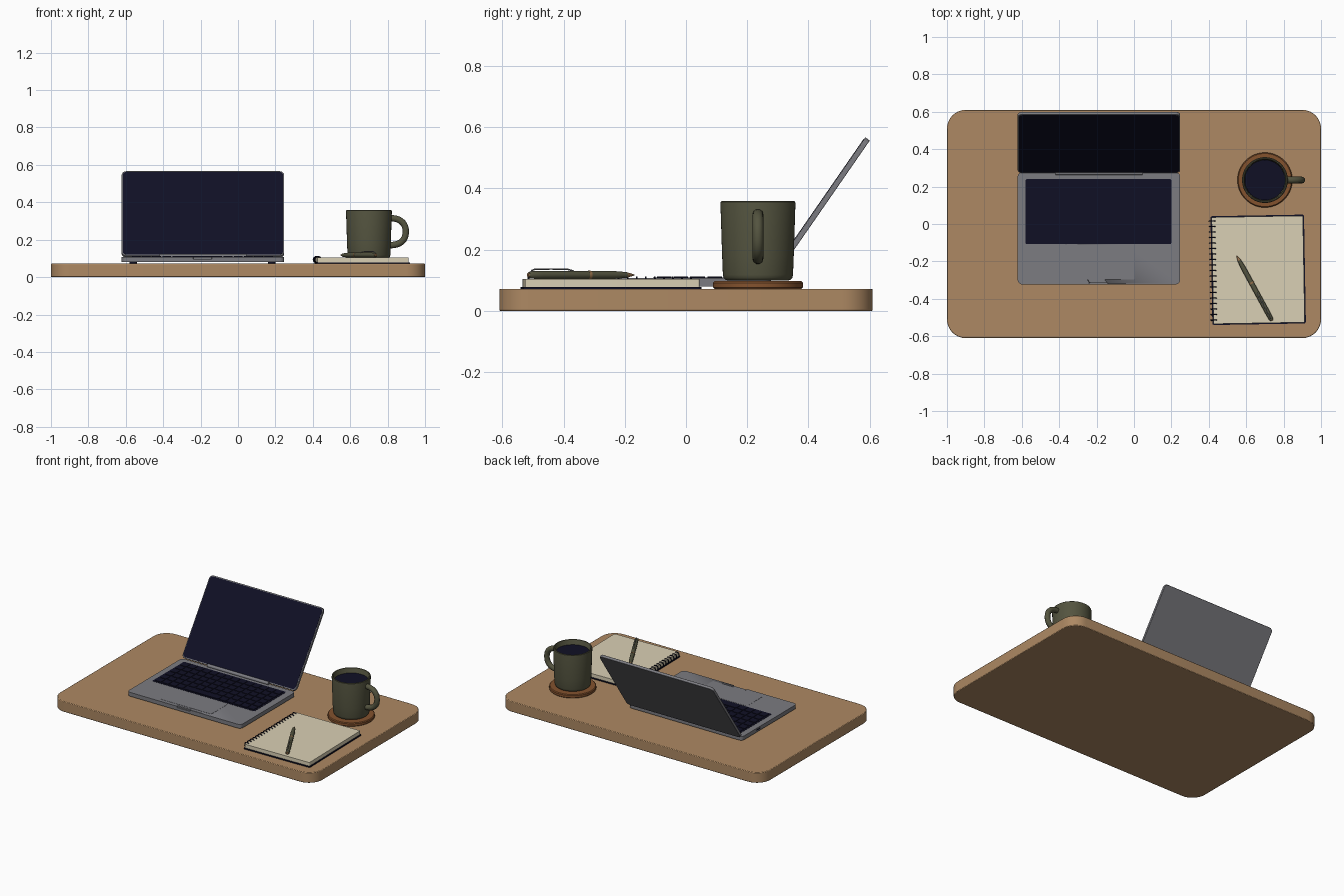
import bpy, bmesh, math
from mathutils import Vector, Matrix

if "Cube" in bpy.data.objects:
    bpy.data.objects.remove(bpy.data.objects["Cube"])


def mat(name, rgb):
    m = bpy.data.materials.new(name)
    m.diffuse_color = (*rgb, 1)
    m.use_nodes = True
    m.node_tree.nodes["Principled BSDF"].inputs["Base Color"].default_value = m.diffuse_color
    return m


WOOD = mat("tan wood", (0.42, 0.25, 0.125))
METAL = mat("grey metal", (0.2, 0.2, 0.22))
NAVY = mat("dark navy", (0.005, 0.005, 0.018))
OLIVE = mat("olive", (0.088, 0.088, 0.05))
PAPER = mat("cream paper", (0.70, 0.63, 0.46))
BROWN = mat("brown cork", (0.23, 0.085, 0.027))
COPPER = mat("copper", (0.30, 0.16, 0.07))


def finish(bm, name, m, matrix=Matrix(), bevel=0, angle=35):
    bmesh.ops.recalc_face_normals(bm, faces=bm.faces)
    me = bpy.data.meshes.new(name)
    bm.to_mesh(me)
    bm.free()
    me.materials.append(m)
    ob = bpy.data.objects.new(name, me)
    bpy.context.collection.objects.link(ob)
    ob.matrix_world = matrix
    bpy.ops.object.select_all(action='DESELECT')
    ob.select_set(True)
    bpy.context.view_layer.objects.active = ob
    bpy.ops.object.shade_smooth_by_angle(angle=math.radians(angle))
    if bevel:
        b = ob.modifiers.new("soft_edges", 'BEVEL')
        b.width, b.segments, b.limit_method = bevel, 2, 'ANGLE'
        b.angle_limit = math.radians(40)
    return ob


def add_slab(bm, x0, x1, y0, y1, z0, z1, r=0, n=8):
    """Rounded rectangle in xy, extruded from z0 to z1."""
    pts = []
    if r:
        for cx, cy, a0 in ((x1 - r, y1 - r, 0), (x0 + r, y1 - r, 90),
                           (x0 + r, y0 + r, 180), (x1 - r, y0 + r, 270)):
            for i in range(n + 1):
                a = math.radians(a0 + 90 * i / n)
                pts.append((cx + r * math.cos(a), cy + r * math.sin(a)))
    else:
        pts = [(x1, y1), (x0, y1), (x0, y0), (x1, y0)]
    lo = [bm.verts.new((x, y, z0)) for x, y in pts]
    hi = [bm.verts.new((x, y, z1)) for x, y in pts]
    bm.faces.new(lo[::-1])
    bm.faces.new(hi)
    for i in range(len(pts)):
        j = (i + 1) % len(pts)
        bm.faces.new((lo[i], lo[j], hi[j], hi[i]))


def slab(name, m, x0, x1, y0, y1, z0, z1, r=0, bevel=0, matrix=Matrix()):
    bm = bmesh.new()
    add_slab(bm, x0, x1, y0, y1, z0, z1, r)
    return finish(bm, name, m, matrix, bevel)


def lathe(name, m, profile, matrix=Matrix(), n=64):
    bm = bmesh.new()
    vs = [bm.verts.new((r, 0, z)) for r, z in profile]
    es = [bm.edges.new(p) for p in zip(vs, vs[1:])]
    bmesh.ops.spin(bm, geom=vs + es, axis=(0, 0, 1), cent=(0, 0, 0),
                   angle=math.tau, steps=n)
    bmesh.ops.remove_doubles(bm, verts=bm.verts, dist=1e-5)
    return finish(bm, name, m, matrix)


def tube(name, m, paths, radius, cyclic=False):
    cu = bpy.data.curves.new(name, 'CURVE')
    cu.dimensions, cu.bevel_depth, cu.bevel_resolution = '3D', radius, 3
    cu.use_fill_caps = True
    for pts in paths:
        s = cu.splines.new('POLY')
        s.points.add(len(pts) - 1)
        for p, co in zip(s.points, pts):
            p.co = (*co, 1)
        s.use_cyclic_u = cyclic
        s.use_smooth = True
    cu.materials.append(m)
    ob = bpy.data.objects.new(name, cu)
    bpy.context.collection.objects.link(ob)
    bpy.ops.object.select_all(action='DESELECT')
    ob.select_set(True)
    bpy.context.view_layer.objects.active = ob
    bpy.ops.object.convert(target='MESH')
    return bpy.context.object


# Desk board
D = 0.072
slab("desk_board", WOOD, -1, 1, -0.61, 0.61, 0, D, 0.1, 0.004)

# Laptop base with finger notch at the front
LX0, LX1 = -0.622, 0.247
base = slab("laptop_base", METAL, LX0, LX1, -0.323, 0.277, 0.08, 0.107, 0.025)
cut = slab("notch_cutter", METAL, -0.24, -0.14, -0.35, -0.314, 0.098, 0.12, 0.006)
cut.hide_render = True
cut.hide_viewport = True
mod = base.modifiers.new("notch", 'BOOLEAN')
mod.object, mod.solver = cut, 'EXACT'
for i, x in enumerate((-0.56, 0.18)):
    for j, y in enumerate((-0.26, 0.21)):
        lathe(f"laptop_foot_{i}{j}", NAVY, [(0, D), (0.02, D), (0.02, 0.081), (0, 0.081)],
              Matrix.Translation((x, y, 0)), 24)
slab("side_port", NAVY, LX0 - 0.001, LX0 + 0.004, 0.08, 0.12, 0.09, 0.098)

# Keyboard bed, keys and trackpad
slab("keyboard_bed", NAVY, -0.58, 0.2, -0.107, 0.24, 0.1, 0.1085, 0.008)
bm = bmesh.new()
px, py = 0.764 / 14, 0.331 / 6
for row in range(6):
    spans = [(c, c + 1) for c in range(14)]
    if row == 0:
        spans = [(0, 1), (1, 2), (2, 3), (3, 4), (4, 9), (9, 10), (10, 11), (11, 12), (12, 13), (13, 14)]
    for a, b in spans:
        add_slab(bm, -0.572 + a * px + 0.004, -0.572 + b * px - 0.004,
                 -0.099 + row * py + 0.004, -0.099 + (row + 1) * py - 0.004,
                 0.108, 0.112, 0.005, 2)
finish(bm, "keys", NAVY)
slab("trackpad", METAL, -0.385, 0.004, -0.297, -0.113, 0.1, 0.1082, 0.01)

# Lid, screen glass and hinge, tilted back
tilt = Matrix.Translation((0, 0.272, 0.114)) @ Matrix.Rotation(math.radians(90 - 34.7), 4, 'X')
slab("laptop_lid", METAL, LX0, LX1, 0, 0.551, -0.018, 0, 0.025, 0.002, tilt)
slab("screen_glass", NAVY, LX0 + 0.006, LX1 - 0.006, 0.008, 0.544, -0.002, 0.0015, 0.02, 0, tilt)
lathe("hinge_bar", METAL, [(0, -0.233), (0.011, -0.233), (0.011, 0.233), (0, 0.233)],
      Matrix.Translation((-0.1875, 0.272, 0.113)) @ Matrix.Rotation(math.pi / 2, 4, 'Y'), 24)

# Coaster, mug, coffee and handle
CUP = Matrix.Translation((0.7, 0.235, 0))
lathe("coaster", BROWN, [(0, D), (0.142, D), (0.147, 0.077), (0.147, 0.092), (0.142, 0.097), (0, 0.097)], CUP)
lathe("mug", OLIVE, [(0, 0.099), (0.098, 0.099), (0.107, 0.102), (0.112, 0.108), (0.1145, 0.118),
                     (0.117, 0.18), (0.1225, 0.35), (0.1215, 0.356), (0.118, 0.359), (0.113, 0.358),
                     (0.11, 0.353), (0.102, 0.13), (0.095, 0.115), (0, 0.115)], CUP)
lathe("coffee", NAVY, [(0, 0.31), (0.1065, 0.31), (0.1075, 0.325), (0, 0.325)], CUP)
handle = []
for i in range(33):
    a = math.radians(-90 + 180 * i / 32)
    c, s = max(math.cos(a), 0), math.sin(a)
    handle.append((0.81 + 0.087 * c ** 0.8, 0.235, 0.243 + 0.072 * math.copysign(abs(s) ** 0.9, s)))
tube("mug_handle", OLIVE, [handle], 0.018)

# Spiral notebook, slightly turned
NB = Matrix.Translation((0.664, -0.245, 0)) @ Matrix.Rotation(math.radians(1), 4, 'Z')
slab("notebook_cover", NAVY, -0.25, 0.25, -0.291, 0.291, D, 0.079, 0.01, 0, NB)
slab("notebook_pages", PAPER, -0.244, 0.244, -0.285, 0.285, 0.079, 0.104, 0.006, 0, NB)
rings = []
for i in range(19):
    y = -0.265 + 0.53 * i / 18
    rings.append([NB @ Vector((-0.24 + 0.017 * math.cos(math.tau * k / 16), y,
                               0.093 + 0.017 * math.sin(math.tau * k / 16))) for k in range(16)])
tube("notebook_spiral", NAVY, rings, 0.003, True)

# Pen lying on the pages; local z runs from cap end to tip
end, tip = Vector((0.738, -0.517, 0.1175)), Vector((0.548, -0.168, 0.1175))
axis = (tip - end).normalized()
L = (tip - end).length
PEN = Matrix.Translation(end) @ axis.to_track_quat('Z', 'Y').to_matrix().to_4x4()
lathe("pen_body", OLIVE, [(0, 0.004), (0.009, 0.004), (0.012, 0.01), (0.013, 0.05), (0.013, L - 0.08),
                          (0.0095, L - 0.03), (0, L - 0.03)], PEN, 24)
lathe("pen_tip", COPPER, [(0, L - 0.031), (0.0095, L - 0.031), (0.002, L - 0.002), (0, L)], PEN, 24)
lathe("pen_band", COPPER, [(0, 0.225), (0.0138, 0.225), (0.0138, 0.234), (0, 0.234)], PEN, 24)
lathe("pen_button", COPPER, [(0, 0), (0.006, 0), (0.0075, 0.003), (0.0075, 0.006), (0, 0.006)], PEN, 24)
clip = [end + axis * s + Vector((0, 0, h)) for s, h in
        ((0.012, 0.009), (0.015, 0.015), (0.028, 0.019), (0.09, 0.0195), (0.15, 0.018), (0.17, 0.013))]
tube("pen_clip", METAL, [clip], 0.0025)
